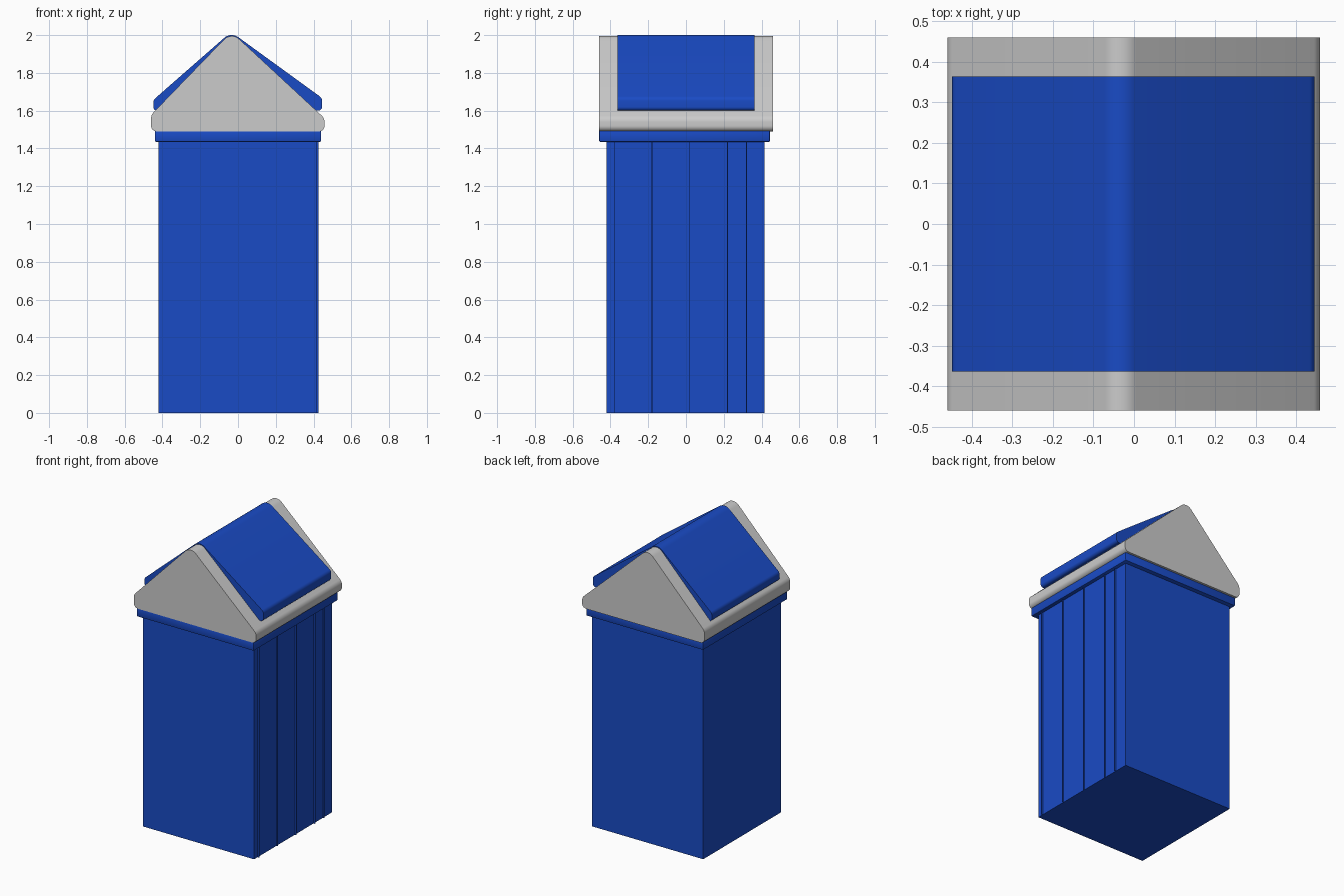
import bpy, bmesh, math
from mathutils import Vector

if "Cube" in bpy.data.objects:
    bpy.data.objects.remove(bpy.data.objects["Cube"])

blue = bpy.data.materials.new("blue_plastic")
blue.diffuse_color = (0.01, 0.07, 0.56, 1)
blue.use_nodes = True
blue.node_tree.nodes["Principled BSDF"].inputs["Base Color"].default_value = blue.diffuse_color


def finish(bm, name, mat):
    bmesh.ops.recalc_face_normals(bm, faces=bm.faces)
    mesh = bpy.data.meshes.new(name)
    bm.to_mesh(mesh)
    bm.free()
    ob = bpy.data.objects.new(name, mesh)
    bpy.context.collection.objects.link(ob)
    if mat:
        mesh.materials.append(mat)
    bpy.ops.object.select_all(action='DESELECT')
    bpy.context.view_layer.objects.active = ob
    ob.select_set(True)
    bpy.ops.object.shade_smooth_by_angle(angle=math.radians(30))
    return ob


def box(name, x0, x1, y0, y1, z0, z1, mat, bevel=0):
    bm = bmesh.new()
    bmesh.ops.create_cube(bm, size=1)
    for v in bm.verts:
        v.co = ((x0 + x1) / 2 + v.co.x * (x1 - x0),
                (y0 + y1) / 2 + v.co.y * (y1 - y0),
                (z0 + z1) / 2 + v.co.z * (z1 - z0))
    if bevel:
        bmesh.ops.bevel(bm, geom=bm.edges[:], offset=bevel, segments=2,
                        profile=0.5, affect='EDGES')
    return finish(bm, name, mat)


def rounded(corners, steps=8):
    """Turn (x, z, radius) corners into a polygon with arc corners."""
    out, n = [], len(corners)
    for i, (x, z, r) in enumerate(corners):
        p = Vector((x, z))
        a = (Vector(corners[i - 1][:2]) - p).normalized()
        b = (Vector(corners[(i + 1) % n][:2]) - p).normalized()
        half = a.angle(b) / 2
        centre = p + (a + b).normalized() * r / math.sin(half)
        start = (p + a * r / math.tan(half) - centre).normalized()
        end = (p + b * r / math.tan(half) - centre).normalized()
        for k in range(steps + 1):
            t = k / steps
            out.append(centre + start.slerp(end, t).normalized() * r)
    return out


def prism(name, corners, half_depth, mat):
    bm = bmesh.new()
    face = bm.faces.new([bm.verts.new((p.x, -half_depth, p.y))
                         for p in rounded(corners)])
    ext = bmesh.ops.extrude_face_region(bm, geom=[face], use_keep_orig=True)
    for g in ext["geom"]:
        if isinstance(g, bmesh.types.BMVert):
            g.co.y = half_depth
    return finish(bm, name, mat)


# bin body and its rim
box("bin_body", -0.42, 0.415, -0.42, 0.415, 0, 1.44, blue)
box("bin_rim", -0.44, 0.44, -0.46, 0.445, 1.435, 1.495, blue, 0.006)

# thin vertical ribs on the right side
for i, y in enumerate((-0.38, -0.18, 0.02, 0.22, 0.32)):
    box(f"side_rib_{i + 1}", 0.41, 0.425, y - 0.002, y + 0.002, 0, 1.44, blue)

# grey gabled lid
prism("lid_hood", [(-0.46, 1.49, 0.03), (-0.46, 1.578, 0.045),
                   (-0.035, 2.017, 0.056), (0.458, 1.56, 0.045),
                   (0.458, 1.49, 0.03)], 0.46, None)

# blue swing flap draped over the ridge
prism("swing_flap", [(-0.448, 1.6, 0.02), (-0.448, 1.657, 0.03),
                     (-0.037, 2.017, 0.06), (0.445, 1.667, 0.03),
                     (0.445, 1.6, 0.02)], 0.363, blue)
